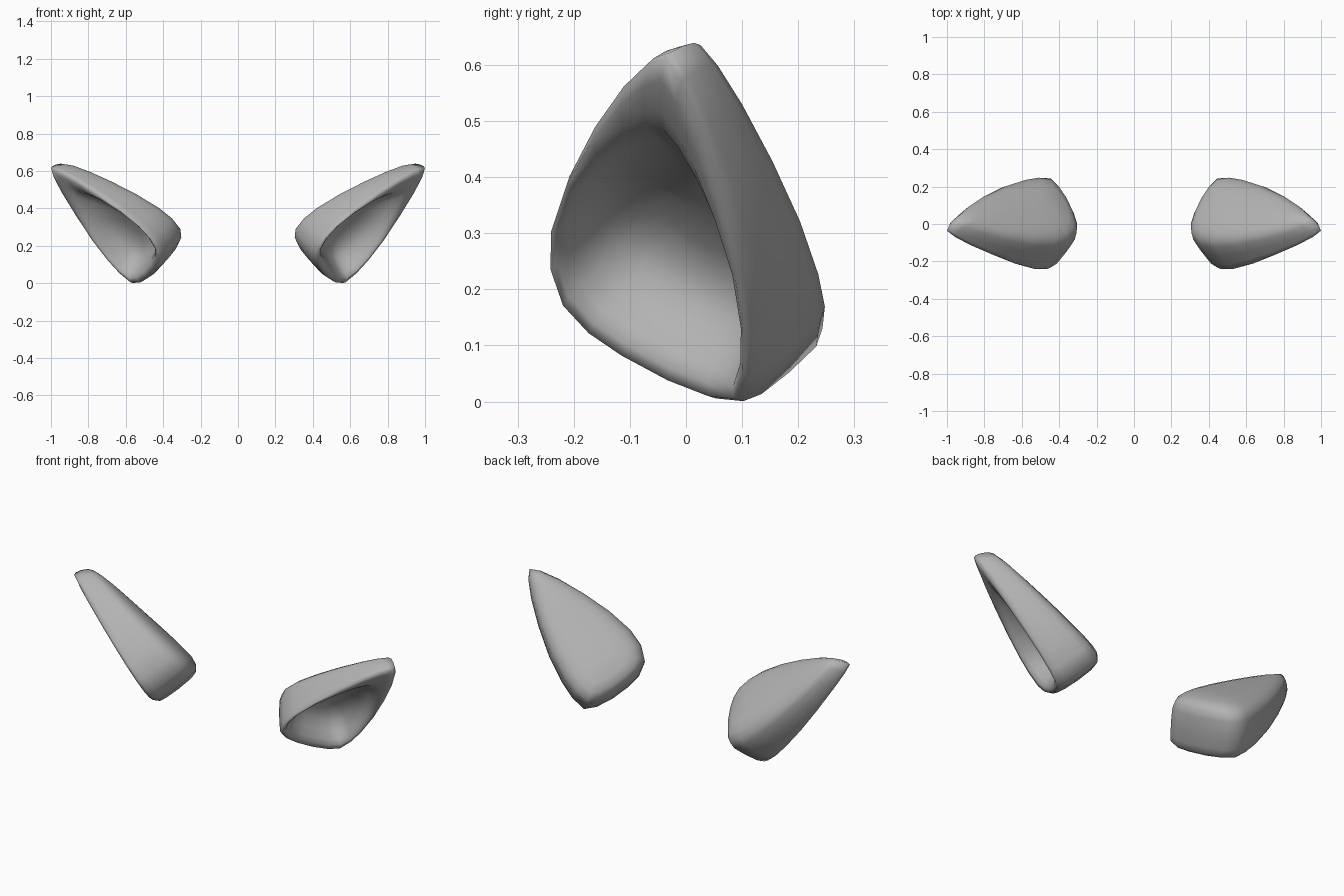
import bpy, bmesh
from mathutils import Vector

if "Cube" in bpy.data.objects:
    bpy.data.objects.remove(bpy.data.objects["Cube"])

# Local frame of the ear opening: U to the tip, V across, N out of the opening
N = Vector((0.596, -0.582, -0.554)).normalized()
U = Vector((0.703, 0.045, 0.710)).normalized()
V = N.cross(U)
BASE = Vector((0.516, -0.07, 0.124))
PIVOT = 0.2

# Teardrop rim in (U, V): tip, front edge, base, rear edge
outline = [(.688, 0), (.65, .037), (.563, .085), (.427, .141), (.272, .190), (.127, .217),
           (.03, .213), (-.045, .18), (-.08, .12), (-.092, .045),
           (-.092, -.06), (-.077, -.15), (-.048, -.208), (.03, -.222), (.127, -.217),
           (.272, -.190), (.427, -.141), (.563, -.085), (.65, -.037)]

# Rings from bowl floor, over the lip, to the back: length scale, width scale, depth, sideways shift
rings = [(.30, .30, -.165, 0), (.52, .55, -.15, 0), (.68, .75, -.11, 0), (.76, .84, -.06, 0),
         (.81, .89, -.02, 0), (.87, .925, .003, 0), (.95, .97, .01, 0), (1.0, 1.0, -.005, -.003),
         (1.01, 1.02, -.04, -.012), (1.0, 1.02, -.11, -.02), (.97, 1.0, -.185, -.028),
         (.93, .93, -.222, -.03), (.84, .78, -.247, -.03), (.70, .58, -.262, -.03), (.40, .30, -.27, -.03)]
LIP = 7  # rings before this one belong to the bowl and lip


def point(u, v, depth, shift):
    taper = 1 - 0.87 * u
    return BASE + U * u + V * (v + shift * taper) + N * depth * taper


def build_ear():
    bm = bmesh.new()
    loops = []
    for k, (su, sv, d, sh) in enumerate(rings):
        loop = []
        for u, v in outline:
            # the lip is broader towards the tip
            s = su ** 2.3 if k < LIP and u > PIVOT else su
            loop.append(bm.verts.new(point(PIVOT + (u - PIVOT) * s, v * sv, d, sh)))
        loops.append(loop)
    n = len(outline)
    for a, b in zip(loops, loops[1:]):
        for i in range(n):
            j = (i + 1) % n
            bm.faces.new((a[i], a[j], b[j], b[i]))
    # close bowl floor and back
    for loop, d, sh in ((loops[0], -.17, 0), (loops[-1], -.273, -.03)):
        c = bm.verts.new(point(PIVOT, 0, d, sh))
        for i in range(n):
            bm.faces.new((loop[i], loop[(i + 1) % n], c))
    bmesh.ops.recalc_face_normals(bm, faces=bm.faces)
    for f in bm.faces:
        f.smooth = True
    mesh = bpy.data.meshes.new("ears")
    bm.to_mesh(mesh)
    bm.free()
    ob = bpy.data.objects.new("ears", mesh)
    bpy.context.collection.objects.link(ob)
    return ob


# Pair of ears, mirrored across x = 0
ears = build_ear()
mirror = ears.modifiers.new("mirror", 'MIRROR')
mirror.use_axis[0] = True
mirror.use_mirror_merge = False

# Dark grey colour
grey = bpy.data.materials.new("dark_grey")
grey.diffuse_color = (0.45, 0.45, 0.45, 1)
grey.use_nodes = True
grey.node_tree.nodes["Principled BSDF"].inputs["Base Color"].default_value = grey.diffuse_color
ears.data.materials.append(grey)
